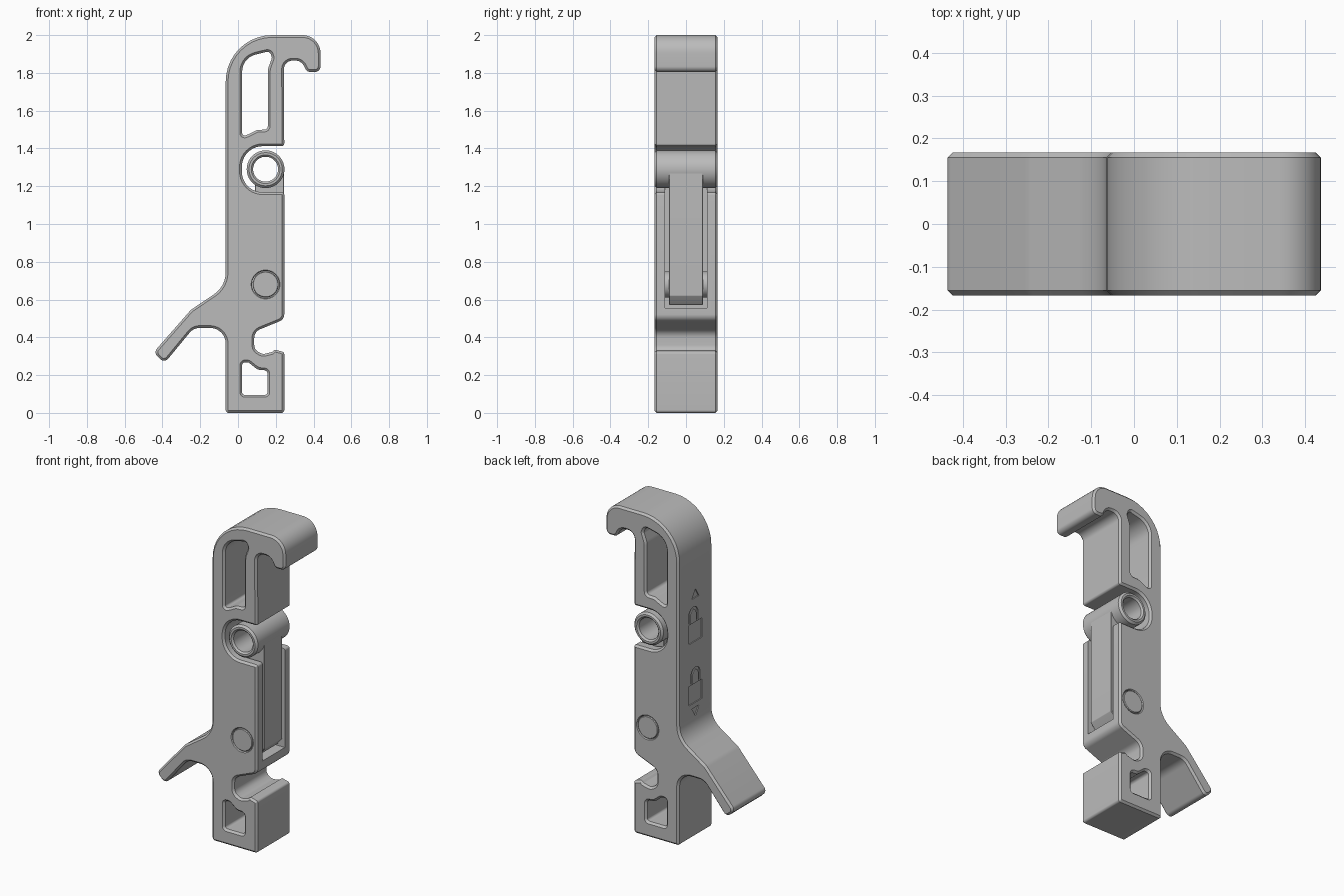
import bpy, bmesh, math
from mathutils import Vector

if "Cube" in bpy.data.objects:
    bpy.data.objects.remove(bpy.data.objects["Cube"])

HALF = 0.167      # half thickness in y
CH = 0.012        # edge chamfer

grey = bpy.data.materials.new("plastic_grey")
grey.diffuse_color = (0.5, 0.5, 0.5, 1)
grey.use_nodes = True
grey.node_tree.nodes["Principled BSDF"].inputs["Base Color"].default_value = grey.diffuse_color


def rounded(corners, seg=10):
    """Counter-clockwise (x, z, radius) corners -> outline with filleted corners."""
    out, n = [], len(corners)
    for i, (x, z, r) in enumerate(corners):
        p = Vector((x, z))
        a = Vector(corners[i - 1][:2]) - p
        b = Vector(corners[(i + 1) % n][:2]) - p
        half = a.angle(b) / 2
        if r == 0 or half > 1.55:
            out.append(p)
            continue
        t = min(r / math.tan(half), 0.49 * a.length, 0.49 * b.length)
        r = t * math.tan(half)
        c = p + (a.normalized() + b.normalized()).normalized() * (r / math.sin(half))
        s, e = p + a.normalized() * t - c, p + b.normalized() * t - c
        sweep = s.angle_signed(e)
        a0 = math.atan2(s.y, s.x)
        k = max(2, round(seg * abs(sweep) / 1.57))
        for j in range(k + 1):
            ang = a0 - sweep * j / k
            out.append(c + r * Vector((math.cos(ang), math.sin(ang))))
    return out


def circle(x, z, r, n=40):
    return [Vector((x + r * math.cos(math.tau * i / n), z + r * math.sin(math.tau * i / n)))
            for i in range(n)]


def offset(pts, d):
    """Move the outline inward by d."""
    res = []
    for i, p in enumerate(pts):
        u = (p - pts[i - 1]).normalized()
        v = (pts[(i + 1) % len(pts)] - p).normalized()
        nu, nv = Vector((-u.y, u.x)), Vector((-v.y, v.x))
        m = (nu + nv).normalized()
        res.append(p + m * d / max(0.5, m.dot(nu)))
    return res


def make(name, bm):
    bmesh.ops.recalc_face_normals(bm, faces=bm.faces)
    me = bpy.data.meshes.new(name)
    bm.to_mesh(me)
    bm.free()
    me.materials.append(grey)
    ob = bpy.data.objects.new(name, me)
    bpy.context.collection.objects.link(ob)
    return ob


def prism(name, pts, levels):
    """Outline swept along y through (y, inset) levels."""
    bm = bmesh.new()
    rings = [[bm.verts.new((p.x, y, p.y)) for p in offset(pts, d)] for y, d in levels]
    n = len(pts)
    for lo, hi in zip(rings, rings[1:]):
        for i in range(n):
            bm.faces.new((lo[i], lo[(i + 1) % n], hi[(i + 1) % n], hi[i]))
    bm.faces.new(rings[0])
    bm.faces.new(rings[-1])
    return make(name, bm)


def solid(name, pts, h=HALF, c=CH):
    return prism(name, pts, [(-h, c), (-h + c, 0), (h - c, 0), (h, c)])


def through_cutter(name, pts, c=CH):
    e = 0.01
    return prism(name, pts, [(-HALF - e, -c - e), (-HALF + c, 0), (HALF - c, 0), (HALF + e, -c - e)])


def box(name, lo, hi):
    pts = [Vector(p) for p in ((lo[0], lo[2]), (hi[0], lo[2]), (hi[0], hi[2]), (lo[0], hi[2]))]
    return prism(name, pts, [(lo[1], 0), (hi[1], 0)])


def back_cutter(name, pts):
    """Outline in (y, z) sunk shallowly into the x = -0.065 wall."""
    bm = bmesh.new()
    a, b = ([bm.verts.new((x, p[0], p[1])) for p in pts] for x in (-0.08, -0.059))
    n = len(pts)
    for i in range(n):
        bm.faces.new((a[i], a[(i + 1) % n], b[(i + 1) % n], b[i]))
    bm.faces.new(a)
    bm.faces.new(b)
    return make(name, bm)


def cut(ob, cutters):
    for c in cutters:
        m = ob.modifiers.new(c.name, 'BOOLEAN')
        m.operation, m.solver, m.object = 'DIFFERENCE', 'EXACT', c
    bpy.context.view_layer.update()
    me = bpy.data.meshes.new_from_object(ob.evaluated_get(bpy.context.evaluated_depsgraph_get()))
    ob.modifiers.clear()
    ob.data = me
    for c in cutters:
        bpy.data.objects.remove(c)


# Main body: foot, notch, pivot recess, hook and thumb lever in one outline
body = solid("latch_body", rounded([
    (-0.065, 0, .015), (0.245, 0, .015),
    (0.245, 0.322, .015), (0.195, 0.335, .01), (0.18, 0.322, .01), (0.13, 0.31, .04),
    (0.086, 0.335, .05), (0.086, 0.43, .05), (0.245, 0.495, .04),
    (0.245, 1.168, .014), (0.02, 1.168, .122), (0.02, 1.412, .122), (0.245, 1.412, .014),
    (0.243, 1.865, .06), (0.335, 1.865, .05), (0.365, 1.805, .03), (0.437, 1.805, .03),
    (0.437, 2.0, .135), (-0.065, 2.0, .25),
    (-0.065, 0.67, .14), (-0.25, 0.545, .08), (-0.447, 0.32, .03), (-0.39, 0.262, .03),
    (-0.235, 0.45, .07), (-0.065, 0.45, .1)]))

# Windows, pin hole and the lever slot
cutters = [
    through_cutter("upper_window", rounded([
        (0.022, 1.462, .02), (0.06, 1.477, .03), (0.1, 1.498, .03), (0.158, 1.5, .02),
        (0.158, 1.82, .08), (0.18, 1.88, .02), (0.168, 1.915, .02), (0.022, 1.88, .15)])),
    through_cutter("lower_window", rounded([
        (0.022, 0.095, .015), (0.156, 0.095, .015), (0.156, 0.225, .02),
        (0.105, 0.228, .05), (0.055, 0.268, .02), (0.022, 0.268, .02)])),
    through_cutter("pin_hole", circle(0.146, 0.68, 0.0715), 0.005),
    box("lever_slot", (0.05, -0.11, 0.555), (0.4, 0.11, 1.25)),
]


# Shallow direction arrows and padlock marks on the rear wall
def shackle(z, shift):
    arc = [math.pi * i / 10 for i in range(11)]
    pts = [(shift + 0.045 * math.cos(a), z + 0.05 + 0.045 * math.sin(a)) for a in arc]
    pts += [(shift - 0.045, z), (shift - 0.028, z)]
    pts += [(shift + 0.028 * math.cos(a), z + 0.05 + 0.028 * math.sin(a)) for a in reversed(arc)]
    return pts + [(shift + 0.028, z), (shift + 0.045, z)]


for label, z, shift in (("open", 1.21, 0.02), ("closed", 0.83, 0)):
    cutters.append(back_cutter(label + "_lock_case", [
        (-0.065, z), (0.065, z), (0.065, z + 0.12), (-0.065, z + 0.12)]))
    cutters.append(back_cutter(label + "_lock_loop", shackle(z + 0.125, shift)))
cutters.append(back_cutter("up_arrow", [(-0.035, 1.48), (0.035, 1.48), (0, 1.535)]))
cutters.append(back_cutter("down_arrow", [(-0.035, 0.80), (0.035, 0.80), (0, 0.745)]))
cut(body, cutters)

# Pin filling the lower pivot hole
pin = solid("pivot_pin", circle(0.146, 0.68, 0.069), HALF, 0.004)

# Pivot ring with a through bore
ring = solid("pivot_ring", circle(0.146, 1.29, 0.1))
cut(ring, [through_cutter("bore", circle(0.146, 1.29, 0.066), 0.01)])

# Lever arm hanging from the ring inside the slot
arm = solid("lever_arm", rounded([
    (0.09, 0.62, 0), (0.17, 0.572, 0), (0.205, 0.572, .01), (0.243, 0.62, .01),
    (0.243, 1.28, 0), (0.228, 1.27, 0), (0.2, 1.213, 0), (0.09, 1.213, 0)]), 0.09, 0.003)

# Smooth curved walls, keep chamfers crisp
for ob in (body, pin, ring, arm):
    bpy.ops.object.select_all(action='DESELECT')
    ob.select_set(True)
    bpy.context.view_layer.objects.active = ob
    bpy.ops.object.shade_smooth_by_angle(angle=math.radians(30))
